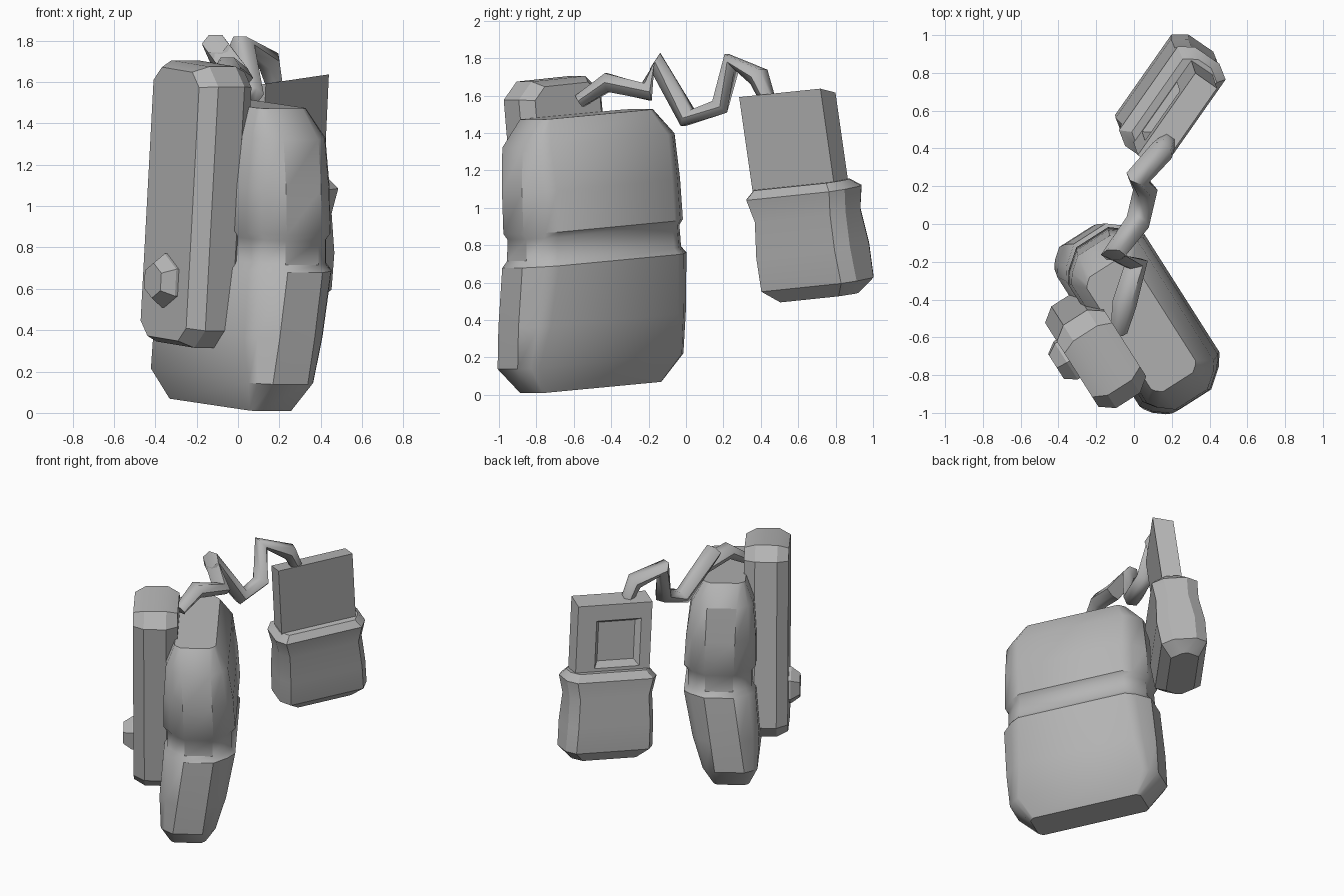
import bpy, bmesh, math
from mathutils import Vector, Matrix

if "Cube" in bpy.data.objects:
    bpy.data.objects.remove(bpy.data.objects["Cube"])

grey = bpy.data.materials.new("plain_grey")
grey.diffuse_color = (0.46, 0.46, 0.46, 1)
grey.use_nodes = True
grey.node_tree.nodes["Principled BSDF"].inputs["Base Color"].default_value = grey.diffuse_color


def frame(origin, ex, ez, ey=None):
    """Matrix from a width axis, an up axis, an origin and maybe a depth axis."""
    ex, ez = Vector(ex), Vector(ez)
    ey = ey or ez.cross(ex).normalized()
    m = Matrix((ex, ey, ez)).transposed().to_4x4()
    m.translation = Vector(origin)
    return m


def finish(name, bm, matrix, angle=30):
    bm.transform(matrix)
    bmesh.ops.recalc_face_normals(bm, faces=bm.faces)
    me = bpy.data.meshes.new(name)
    bm.to_mesh(me)
    bm.free()
    me.materials.append(grey)
    ob = bpy.data.objects.new(name, me)
    bpy.context.collection.objects.link(ob)
    bpy.ops.object.select_all(action='DESELECT')
    bpy.context.view_layer.objects.active = ob
    ob.select_set(True)
    bpy.ops.object.shade_smooth_by_angle(angle=math.radians(angle))
    return ob


def quarters(corner):
    """Mirror a corner's points (end to side) into a closed outline."""
    half = corner + [(-x, y) for x, y in reversed(corner)]
    return half + [(x, -y) for x, y in reversed(half)]


def octagon(a, b, c, d=None):
    """Rectangle of half sizes a, b with corners cut by c along and d across."""
    d = c if d is None else d
    return quarters([(a, b - d), (a - c, b)])


def rounded(a, b, flat):
    """Flat end of half width flat, curving softly into the long sides."""
    r = b - flat
    return quarters([(a, flat), (a - 0.55 * r, flat + 0.68 * r), (a - r, b)])


def loft(rings):
    """Join equal-length point rings and cap both ends."""
    bm = bmesh.new()
    loops = [[bm.verts.new(p) for p in r] for r in rings]
    for r0, r1 in zip(loops, loops[1:]):
        for i in range(len(r0)):
            j = (i + 1) % len(r0)
            bm.faces.new((r0[i], r0[j], r1[j], r1[i]))
    bm.faces.new(loops[0][::-1])
    bm.faces.new(loops[-1])
    return bm


U = Vector((0.537, -0.844, 0))      # width direction of bag and slab
Z = Vector((0, 0, 1))

# Large bag: lower pouch, waist groove and lid in one skin
# (height, half width, half depth, flat end, depth shift)
bag = [(0.04, 0.39, 0.12, 0.09, -0.05), (0.18, 0.525, 0.185, 0.10, -0.045),
       (0.40, 0.53, 0.225, 0.10, -0.015), (0.72, 0.52, 0.242, 0.10, 0.029),
       (0.755, 0.49, 0.215, 0.095, 0.029), (0.87, 0.485, 0.215, 0.095, 0.029),
       (0.90, 0.505, 0.242, 0.10, 0.029), (1.12, 0.50, 0.235, 0.10, 0.022),
       (1.36, 0.482, 0.21, 0.10, 0.012), (1.50, 0.36, 0.14, 0.095, 0.0)]
finish("bag", loft([[(x, y + s, z) for x, y in rounded(a, b, f)]
                    for z, a, b, f, s in bag]),
       frame((0.005, -0.48, 0), U - 0.08 * Z, Z + 0.042 * U), 37)

# Tall slab leaning on the bag
slab_frame = frame((-0.203, -0.665, 1.01), U - 0.09 * Z, Z + 0.1 * U)
layers = [(-0.15, 0.055, 0.03), (-0.075, 0, 0), (0.075, 0, 0), (0.15, 0.055, 0.03)]
finish("slab", loft([[(x, d, z) for x, z in octagon(0.26 - i, 0.68 - k, 0.09 - i * 0.4)]
                     for d, i, k in layers]), slab_frame)

# Six-sided button on the slab
hexagon = [(math.sin(k * math.pi / 3), math.cos(k * math.pi / 3)) for k in range(6)]
finish("button", loft([[(x * r, d, -0.37 + z * r) for x, z in hexagon]
                       for d, r in [(-0.13, 0.13), (-0.165, 0.13), (-0.225, 0.085)]]),
       slab_frame)

# Small device: tilted box above a pouch
W = Vector((0.575, 0.82, 0))
M = Vector((0.82, -0.575, 0))
origin, wide, up_axis = (0.212, 0.622, 1.1), W + 0.085 * Z, Z - 0.09 * W + 0.12 * M
device_frame = frame(origin, wide, up_axis)

pouch = [(-0.58, 0.24, 0.095, 0.05, 0.015), (-0.51, 0.31, 0.155, 0.05, 0.015),
         (-0.33, 0.305, 0.165, 0.05, 0.015), (-0.14, 0.295, 0.145, 0.05, 0.015),
         (-0.02, 0.32, 0.155, 0.05, 0.01), (0.025, 0.28, 0.11, 0.045, 0.0)]
finish("small_pouch", loft([[(x, y + s, z) for x, y in octagon(a, b, c, c * 1.5)]
                            for z, a, b, c, s in pouch]), device_frame)

# Box with a recessed window in its back; its top falls towards the back
bm = bmesh.new()
bmesh.ops.create_cube(bm, size=1)
bmesh.ops.scale(bm, vec=(0.53, 0.14, 0.54), verts=bm.verts)
bmesh.ops.translate(bm, vec=(-0.01, 0, 0.235), verts=bm.verts)
back = max(bm.faces, key=lambda f: f.calc_center_median().y)
bmesh.ops.inset_region(bm, faces=[back], thickness=0.105, use_even_offset=True)
bmesh.ops.translate(bm, vec=(-0.03, 0, -0.005), verts=back.verts)
bmesh.ops.inset_region(bm, faces=[back], thickness=0.03, depth=-0.04,
                       use_even_offset=True)
finish("small_box", bm, frame(origin, wide, up_axis, -M - 0.15 * Z))

# Crooked cable from the bag to the box
path = [(-0.08, -0.57, 1.57), (-0.05, -0.42, 1.67), (0.01, -0.21, 1.62),
        (-0.11, -0.165, 1.785), (0.02, 0.01, 1.48), (0.06, 0.18, 1.54),
        (0.02, 0.245, 1.78), (0.15, 0.39, 1.70), (0.18, 0.44, 1.57)]
pts = [Vector(p) for p in path]
rings = []
for i, p in enumerate(pts):
    d = (pts[min(i + 1, len(pts) - 1)] - pts[max(i - 1, 0)]).normalized()
    side = d.cross(Z).normalized()
    up = side.cross(d)
    s = 0.7 if i in (0, len(pts) - 1) else 1
    rings.append([p + s * (side * x * 0.065 + up * z * 0.058) for z, x in hexagon])
finish("cable", loft(rings), Matrix(), 62)
